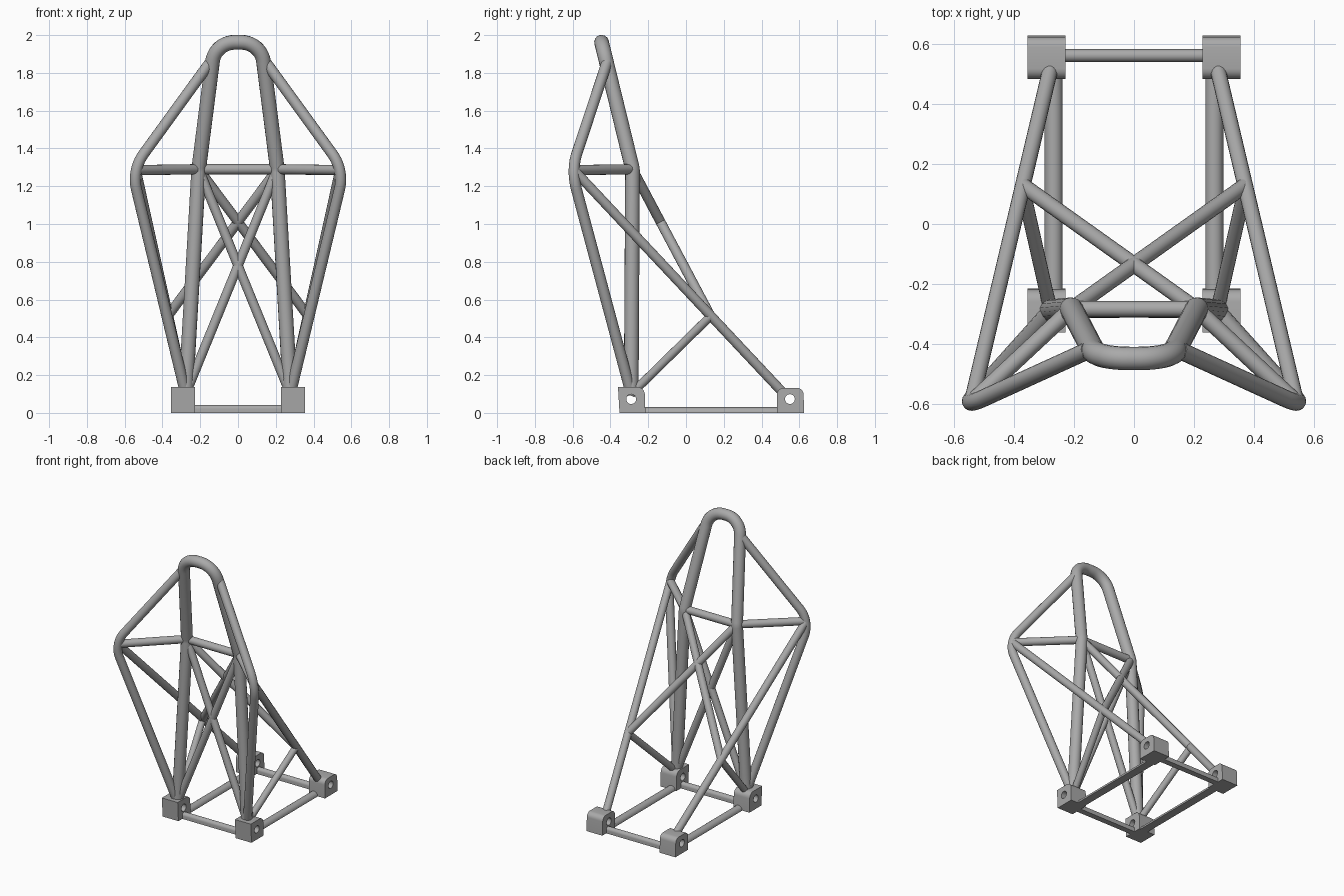
import bpy
from math import pi, sin, cos, tan
from mathutils import Vector

cube = bpy.data.objects.get("Cube")
if cube:
    bpy.data.objects.remove(cube)

steel = bpy.data.materials.new("steel_grey")
steel.use_nodes = True
GREY = (0.4, 0.4, 0.4, 1)
steel.diffuse_color = GREY
steel.node_tree.nodes["Principled BSDF"].inputs["Base Color"].default_value = GREY


def fillet(points, radius, steps=10):
    """Round every inner corner of a path with an arc."""
    pts = [Vector(p) for p in points]
    path = [pts[0]]
    for a, b, c in zip(pts, pts[1:], pts[2:]):
        u, v = (a - b).normalized(), (c - b).normalized()
        half = u.angle(v) / 2
        bis = (u + v).normalized()
        r = min(radius, 0.9 * tan(half) * min((a - b).length, (c - b).length))
        centre = b + bis * r / sin(half)
        side = (u - v).normalized()
        sweep = pi / 2 - half
        for i in range(steps + 1):
            t = sweep * (1 - 2 * i / steps)
            path.append(centre + r * (side * sin(t) - bis * cos(t)))
    return path + [pts[-1]]


def add_spline(curve, points, closed=False):
    spline = curve.splines.new("POLY")
    spline.points.add(len(points) - 1)
    for sp, p in zip(spline.points, points):
        sp.co = (*p, 1)
    spline.use_cyclic_u = closed


def finish(name, curve):
    """Turn the curve into a shaded mesh object."""
    obj = bpy.data.objects.new(name, curve)
    bpy.context.scene.collection.objects.link(obj)
    bpy.ops.object.select_all(action="DESELECT")
    obj.select_set(True)
    bpy.context.view_layer.objects.active = obj
    bpy.ops.object.convert(target="MESH")
    obj = bpy.context.view_layer.objects.active
    obj.data.materials.clear()
    obj.data.materials.append(steel)
    bpy.ops.object.shade_smooth_by_angle(angle=pi / 5)
    return obj


def tube(name, points, radius):
    curve = bpy.data.curves.new(name, "CURVE")
    curve.dimensions = "3D"
    curve.bevel_depth = radius
    curve.bevel_resolution = 6
    curve.use_fill_caps = True
    add_spline(curve, points)
    return finish(name, curve)


def slab(name, outline, half_depth, location, rotation, hole=None):
    """Extrude a flat outline, optionally with a round hole."""
    curve = bpy.data.curves.new(name, "CURVE")
    curve.dimensions = "2D"
    curve.fill_mode = "BOTH"
    curve.extrude = half_depth
    add_spline(curve, [(x, y, 0) for x, y in outline], True)
    if hole:
        hx, hy, r = hole
        add_spline(curve, [(hx + r * cos(i * pi / 12), hy + r * sin(i * pi / 12), 0)
                           for i in range(24)], True)
    obj = finish(name, curve)
    obj.location = location
    obj.rotation_euler = rotation
    return obj


def arch(half_width, height):
    """Flat-bottomed, round-topped rail section."""
    top = [(half_width * cos(i * pi / 12), height - half_width + half_width * sin(i * pi / 12))
           for i in range(13)]
    return top if height <= half_width else [(half_width, 0)] + top + [(-half_width, 0)]


def rounded(points, radius):
    """Round the inner points of a flat outline."""
    return [(p.x, p.y) for p in fillet([(x, y, 0) for x, y in points], radius, 6)]


# Joints on the left side
def joint(s, x, y, z):
    return Vector((s * x, y, z))


FOOT = (0.277, -0.29, 0.1)
KINK = (0.208, -0.283, 1.29)
CROWN = (0.122, -0.447, 1.962)
SHOULDER = (0.152, -0.42, 1.85)
ELBOW = (0.562, -0.607, 1.285)
ELBOW_JOIN = (0.54, -0.593, 1.285)
STAY_MID = (0.372, 0.13, 0.512)
REAR_FOOT = (0.277, 0.52, 0.1)

# Main hoop
hoop = [joint(s, *p) for s, p in ((-1, FOOT), (-1, KINK), (-1, CROWN),
                                  (1, CROWN), (1, KINK), (1, FOOT))]
tube("main_hoop", fillet(hoop, 0.12), 0.039)

# Cross bar between the hoop legs
tube("hoop_cross_bar", [joint(-1, *KINK), joint(1, *KINK)], 0.027)

for s, side in ((1, "left"), (-1, "right")):
    # Bowed outer tube
    tube(side + "_outer_tube",
         fillet([joint(s, *SHOULDER), joint(s, *ELBOW), joint(s, *FOOT)], 0.2), 0.029)
    # Bars and stays
    tube(side + "_elbow_bar", [joint(s, *KINK), joint(s, *ELBOW_JOIN)], 0.027)
    tube(side + "_rear_stay", [joint(s, *ELBOW_JOIN), joint(s, *REAR_FOOT)], 0.026)
    tube(side + "_lower_brace", [joint(s, *STAY_MID), joint(s, *FOOT)], 0.023)
    # Crossed diagonals
    tube(side + "_front_diagonal", [joint(s, *KINK), joint(-s, *FOOT)], 0.025)
    tube(side + "_rear_diagonal", [joint(s, *STAY_MID), joint(-s, *KINK)], 0.026)

    # Mounting blocks with bolt holes
    front = rounded([(-0.065, 0), (0.072, 0), (0.068, 0.137), (-0.073, 0.137)], 0.04)
    front = [(-0.065, 0), (0.072, 0)] + [p for p in front if p[1] > 0.05]
    rear = rounded([(-0.07, 0), (-0.072, 0.132), (0.068, 0.132), (0.073, 0)], 0.035)
    turn = (pi / 2, 0, pi / 2)
    slab(side + "_front_mount", front, 0.063, (s * 0.291, -0.287, 0), turn, (-0.003, 0.073, 0.026))
    slab(side + "_rear_mount", rear, 0.063, (s * 0.267 + s * 0.024, 0.553, 0), turn, (-0.003, 0.073, 0.026))

    # Side floor rail
    slab(side + "_floor_rail", arch(0.03, 0.03), 0.37, (s * 0.267, 0.13, 0), (pi / 2, 0, 0))

# Front and rear floor rails
for name, y in (("front_floor_rail", -0.287), ("rear_floor_rail", 0.56)):
    slab(name, arch(0.021, 0.042), 0.24, (0, y, 0), (pi / 2, 0, pi / 2))
